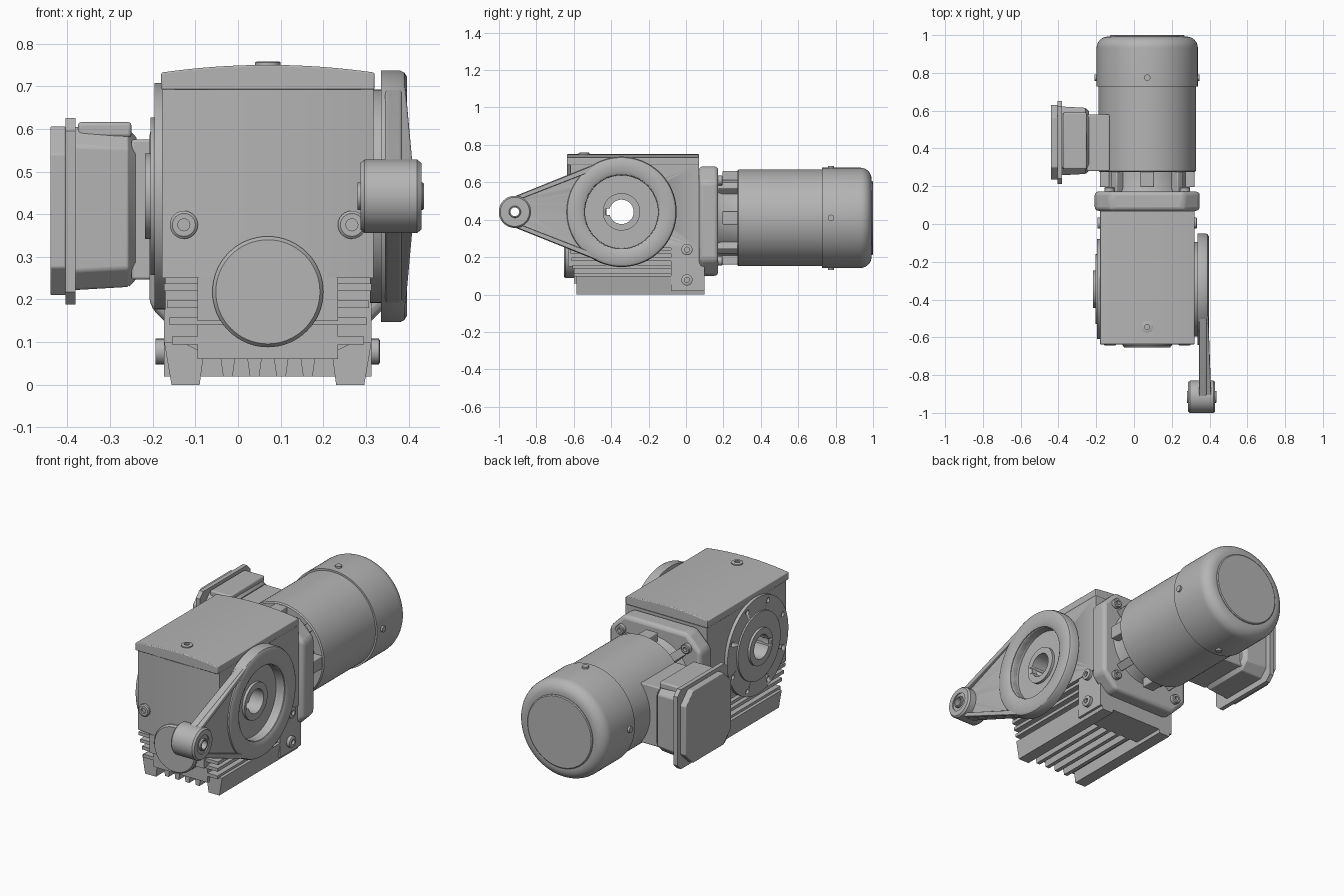
import bpy, bmesh
from math import pi, cos, sin, acos, radians
from mathutils import Vector

if "Cube" in bpy.data.objects:
    bpy.data.objects.remove(bpy.data.objects["Cube"], do_unlink=True)

grey = bpy.data.materials.new("painted_grey")
grey.use_nodes = True
grey.diffuse_color = (0.46, 0.46, 0.46, 1)
grey.node_tree.nodes["Principled BSDF"].inputs["Base Color"].default_value = (0.46, 0.46, 0.46, 1)

CX = 0.07               # centre of body and motor across x
MZ = 0.41               # motor axis height
SY, SZ = -0.345, 0.442  # hollow shaft axis
TIP = -0.915            # torque arm bush axis (y)


def place(axis, t, u, v):
    return {"X": (t, u, v), "Y": (u, t, v), "Z": (u, v, t)}[axis]


def finish(name, bm, bevel=0):
    bmesh.ops.remove_doubles(bm, verts=bm.verts, dist=1e-5)
    bmesh.ops.recalc_face_normals(bm, faces=bm.faces)
    mesh = bpy.data.meshes.new(name)
    bm.to_mesh(mesh)
    bm.free()
    mesh.materials.append(grey)
    ob = bpy.data.objects.new(name, mesh)
    bpy.context.collection.objects.link(ob)
    bpy.ops.object.select_all(action="DESELECT")
    ob.select_set(True)
    bpy.context.view_layer.objects.active = ob
    bpy.ops.object.shade_smooth_by_angle(angle=radians(32))
    if bevel:
        mod = ob.modifiers.new("edge", "BEVEL")
        mod.width, mod.segments, mod.limit_method = bevel, 3, "ANGLE"
    return ob


def prism(name, pts, axis, a, b, bevel=0, taper=1):
    """Extrude a 2D outline along an axis, optionally scaling the far end."""
    bm = bmesh.new()
    mu = sum(p[0] for p in pts) / len(pts)
    mv = sum(p[1] for p in pts) / len(pts)
    lo = [bm.verts.new(place(axis, a, u, v)) for u, v in pts]
    hi = [bm.verts.new(place(axis, b, mu + (u - mu) * taper, mv + (v - mv) * taper)) for u, v in pts]
    bm.faces.new(lo)
    bm.faces.new(hi)
    for i in range(len(pts)):
        j = (i + 1) % len(pts)
        bm.faces.new((lo[i], lo[j], hi[j], hi[i]))
    return finish(name, bm, bevel)


def box(name, x, y, z, bevel=0):
    return prism(name, [(x[0], y[0]), (x[1], y[0]), (x[1], y[1]), (x[0], y[1])], "Z", z[0], z[1], bevel)


def lathe(name, profile, axis, u, v, closed=False, n=64):
    """Revolve (radius, position) pairs about a line parallel to an axis."""
    bm = bmesh.new()
    rings = [[bm.verts.new(place(axis, t, u + r * cos(2 * pi * k / n), v + r * sin(2 * pi * k / n)))
              for k in range(n)] for r, t in profile]
    pairs = list(zip(rings, rings[1:])) + ([(rings[-1], rings[0])] if closed else [])
    for p, q in pairs:
        for k in range(n):
            m = (k + 1) % n
            bm.faces.new((p[k], p[m], q[m], q[k]))
    bmesh.ops.dissolve_degenerate(bm, edges=bm.edges, dist=1e-6)
    return finish(name, bm)


def disc(name, r, a, b, axis, u, v, n=64):
    return lathe(name, [(0, a), (r, a), (r, b), (0, b)], axis, u, v, n=n)


def tube(name, r_in, r_out, a, b, axis, u, v, c=0.0):
    return lathe(name, [(r_in, a), (r_out, a), (r_out, b - c), (r_out - c, b), (r_in, b)], axis, u, v, True)


def bolt(name, r, a, b, axis, u, v):
    d = 0.6 * (b - a)
    lathe(name, [(0, a), (r, a), (r, b - d * .2), (r * .85, b), (r * .45, b), (r * .45, b - d), (0, b - d)],
          axis, u, v, n=24)


def cut(ob, cutters):
    for c in cutters:
        mod = ob.modifiers.new("cut", "BOOLEAN")
        mod.operation, mod.object, mod.solver = "DIFFERENCE", c, "EXACT"
        bpy.context.view_layer.objects.active = ob
        bpy.ops.object.modifier_move_to_index(modifier=mod.name, index=0)
        bpy.ops.object.modifier_apply(modifier=mod.name)
        bpy.data.objects.remove(c, do_unlink=True)


def octagon(u, v, c):
    return [(u[0] + c, v[0]), (u[1] - c, v[0]), (u[1], v[0] + c), (u[1], v[1] - c),
            (u[1] - c, v[1]), (u[0] + c, v[1]), (u[0], v[1] - c), (u[0], v[0] + c)]


# Gearbox housing with a gently bowed front
bow = [(CX - .248 + .496 * i / 12, -0.637 + .02 * (i / 6 - 1) ** 2) for i in range(13)]
housing = prism("gearbox_housing", bow + [(CX + .248, .07), (CX - .248, .07)], "Z", .25, .692)
cut(housing, [disc("cutter", .09, -.5, .6, "X", SY, SZ)])
arch = [(CX - .25 + .5 * i / 16, .75 - .018 * (i / 8 - 1) ** 2) for i in range(17)]
prism("top_cover", [(CX - .25, .692)] + arch + [(CX + .25, .692)], "Y", -.637, .07, .004)
bolt("vent_plug", .03, .74, .758, "Z", CX, -.545)

# Lower housing: core, cooling fins, feet
box("lower_core", (CX - .165, CX + .165), (-.632, 0), (.15, .251))
box("base_plate", (CX - .165, CX + .165), (-.6, .05), (.06, .15))
box("rear_base_block", (CX - .243, CX + .243), (-.08, .1), (.02, .3))
for i, z in enumerate((.095, .14, .18, .22)):
    w = .225 + .006 * i
    box("side_fin", (CX - w, CX + w), (-.6 - .006 * i, -.07), (z, z + .018))
for i in range(4):
    x = CX + .0625 * (i - 1.5)
    prism("bottom_fin", [(x - .011, .02), (x + .011, .02), (x + .017, .062), (x - .017, .062)], "Y", -.585, .0)
for s in (-1, 1):
    foot = [(.16, 0), (.226, 0), (.243, .1), (.2, .1), (.15, .075)]
    prism("foot", [(CX + s * u, z) for u, z in foot], "Y", -.585, .1)
    for z in (.078, .24):
        a, b = sorted((CX + s * .24, CX + s * .263))
        if s > 0:
            bolt("side_bolt", .03, a, b, "X", .005, z)
        else:
            disc("side_bolt", .03, a, b, "X", .005, z, 24)
    # Front screws, revolved toward the front
    x = CX + s * .197
    lathe("front_screw", [(0, -.6), (.033, -.6), (.033, -.638), (.027, -.643), (.014, -.643), (.014, -.632), (0, -.632)],
          "Y", x, .375, n=24)
lathe("front_cap", [(0, -.56), (.13, -.56), (.13, -.643), (.122, -.653), (0, -.653)], "Y", CX, .218)

# Hollow output shaft and side flanges
flange = tube("left_side_flange", .08, .265, -.196, -.17, "X", SY, SZ)
cut(flange, [disc("cutter", .013, -.25, -.182, "X", SY + .235 * cos(pi * (k + .5) / 4),
                  SZ + .235 * sin(pi * (k + .5) / 4), 16) for k in range(8)])
tube("inner_side_ring", .08, .185, -.205, -.19, "X", SY, SZ)
tube("arm_side_flange", .08, .25, .31, .337, "X", SY, SZ)
shaft = tube("hollow_shaft", .065, .1, -.218, .352, "X", SY, SZ)
cut(shaft, [box("cutter", (-.4, .6), (SY - .083, SY - .03), (SZ - .018, SZ + .018))])

# Torque arm: rounded ring, tangent plate, edge ribs, bush
lathe("arm_ring", [(.195, .335), (.295, .335), (.295, .38), (.29, .39), (.28, .396), (.215, .396), (.2, .388)],
      "X", SY, SZ, True, 96)
R, r = .29, .078
lean = acos((R - r) / (SY - TIP))
outline = [(SY + R * cos(pi - lean - (2 * pi - 2 * lean) * k / 48), SZ + R * sin(pi - lean - (2 * pi - 2 * lean) * k / 48))
           for k in range(49)]
outline += [(TIP + r * cos(pi + lean - 2 * lean * k / 16), SZ + r * sin(pi + lean - 2 * lean * k / 16)) for k in range(17)]
arm = prism("arm_plate", outline, "X", .345, .384, .005)
cut(arm, [disc("cutter", .196, .2, .6, "X", SY, SZ), disc("cutter", .06, .2, .6, "X", TIP, SZ)])
for s in (-1, 1):
    bm = bmesh.new()
    # Rib follows the straight tangent edge and rises toward the bush
    for ang_r, big_r, top in ((R, R - .03, .392), (r, r - .025, .41)):
        cy = SY if ang_r == R else TIP
        for rad in (ang_r - .003, big_r):
            for x in (.36, top):
                bm.verts.new((x, cy - rad * cos(lean), SZ + s * rad * sin(lean)))
    bmesh.ops.convex_hull(bm, input=bm.verts)
    finish("arm_rib", bm, .004)
lathe("arm_eye", [(.05, .287), (.078, .287), (.086, .297), (.086, .42), (.078, .43), (.05, .43)], "X", TIP, SZ, True)
tube("rubber_bush", .03, .051, .292, .424, "X", TIP, SZ)
tube("bush_sleeve", .023, .032, .28, .436, "X", TIP, SZ, .003)

# Motor adapter flange and lugs
prism("motor_flange", octagon((CX - .278, CX + .278), (.1, .685), .085), "Y", .07, .172, .02)
lathe("adapter_neck", [(0, .15), (.225, .15), (.205, .19), (.205, .3), (0, .3)], "Y", CX, MZ)
for k in range(8):
    a = k * pi / 4
    wide = .036 if k % 2 == 0 else .022
    d, side = Vector((cos(a), sin(a))), Vector((-sin(a), cos(a))) * wide
    pts = [d * .16 - side, d * .25 - side, d * .25 + side, d * .16 + side]
    prism("adapter_lug", [(CX + p.x, MZ + p.y) for p in pts], "Y", .195 if k % 2 == 0 else .17, .28, .005)
for sx in (-1, 1):
    for sz in (-1, 1):
        bolt("flange_bolt", .026, .165, .195, "Y", CX + sx * .2, MZ - .015 + sz * .215)

# Motor barrel, fan cowl, end disc, cowl screws
lathe("motor_barrel", [(0, .275), (.252, .275), (.258, .281), (.258, .74), (0, .74)], "Y", CX, MZ, n=96)
corner = [(.208 + .06 * cos(k * pi / 16), .932 + .06 * sin(k * pi / 16)) for k in range(9)]
lathe("fan_cowl", [(0, .727), (.268, .727)] + corner + [(0, .992)], "Y", CX, MZ, n=96)
lathe("cowl_end_disc", [(0, .985), (.198, .985), (.198, .996), (.193, 1.0), (0, 1.0)], "Y", CX, MZ, n=96)
for s in (-1, 1):
    for axis, c, u, v in (("X", CX, .775, MZ), ("Z", MZ, CX, .775)):
        a, b = sorted((c + s * .255, c + s * .278))
        disc("cowl_screw", .017, a, b, axis, u, v, 20)

# Terminal box with lid and cable entry pad
box("box_neck", (-.25, -.13), (.28, .58), (.247, .575), .006)
prism("box_body", octagon((.258, .622), (.222, .605), .045), "X", -.385, -.255, .006, .96)
prism("box_shoulder", octagon((.265, .615), (.23, .598), .045), "X", -.255, -.238, 0, .9)
prism("lid_rim", octagon((.212, .652), (.188, .625), .03), "X", -.405, -.381)
prism("lid", octagon((.235, .63), (.21, .606), .065), "X", -.404, -.44, .004)
box("cable_entry_pad", (-.375, -.25), (.29, .59), (.58, .616), .008)
